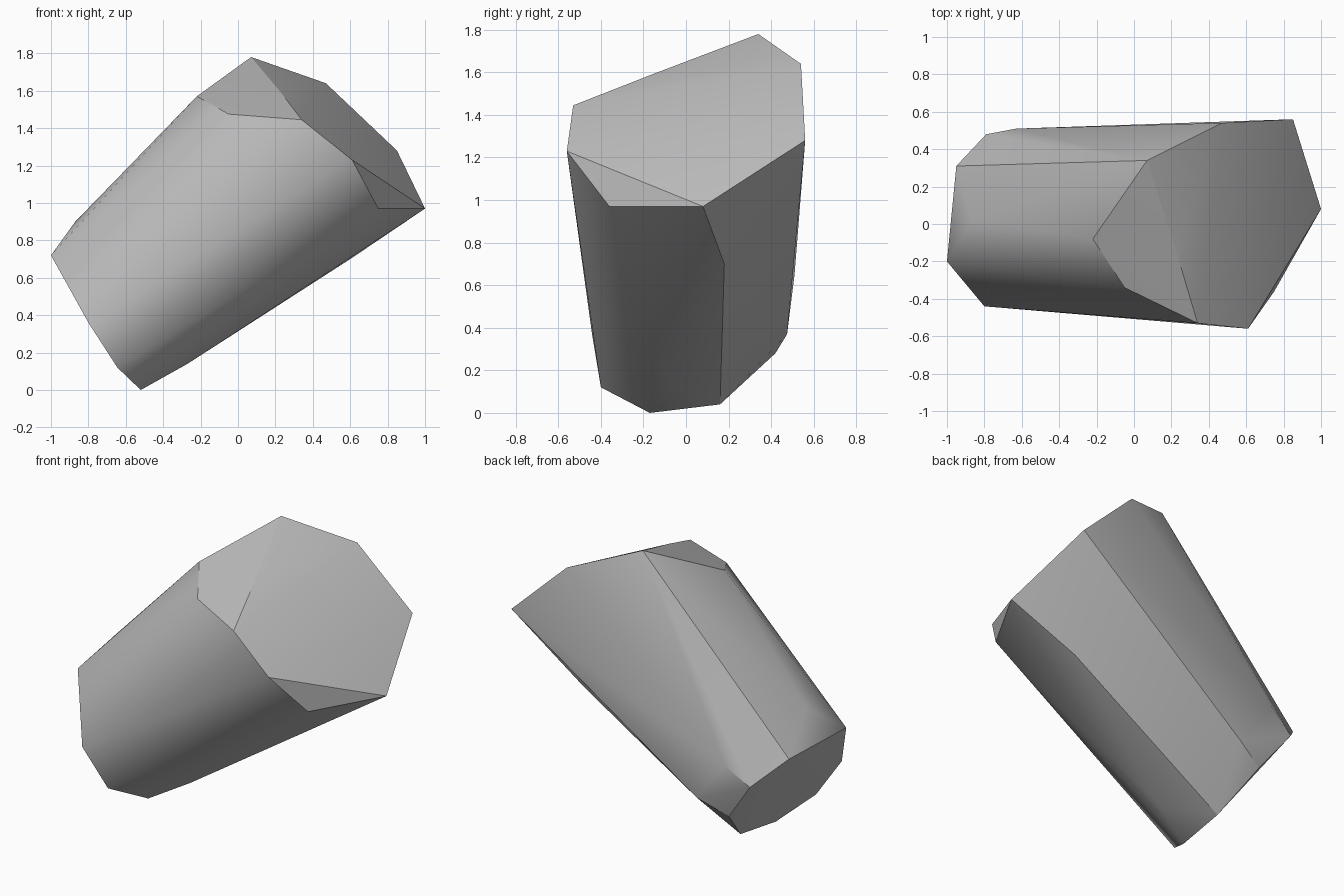
import bpy
import bmesh
import math
from mathutils import Vector

# Remove the default cube only
default_cube = bpy.data.objects.get("Cube")
if default_cube:
    bpy.data.objects.remove(default_cube, do_unlink=True)


def make_material(name, color):
    material = bpy.data.materials.new(name)
    material.use_nodes = True
    material.diffuse_color = color
    material.node_tree.nodes["Principled BSDF"].inputs["Base Color"].default_value = color
    return material


def make_hull(name, points, material):
    """Wrap a set of corner points in a convex faceted solid."""
    bm = bmesh.new()
    for point in points:
        bm.verts.new(Vector(point))
    result = bmesh.ops.convex_hull(bm, input=bm.verts[:], use_existing_faces=False)
    unused = {v for v in result["geom_interior"] + result["geom_unused"]
              if isinstance(v, bmesh.types.BMVert)}
    bmesh.ops.delete(bm, geom=list(unused), context="VERTS")
    bmesh.ops.recalc_face_normals(bm, faces=bm.faces[:])
    mesh = bpy.data.meshes.new(name)
    bm.to_mesh(mesh)
    bm.free()
    mesh.materials.append(material)
    solid = bpy.data.objects.new(name, mesh)
    bpy.context.collection.objects.link(solid)
    return solid


# Broad upper end of the leaning stone, going round its rim
upper_rim = [
    (0.07, 0.34, 1.78), (-0.22, -0.08, 1.57), (-0.05, -0.34, 1.475),
    (0.34, -0.53, 1.445), (0.61, -0.56, 1.23), (0.75, -0.36, 0.97),
    (1, 0.08, 0.97), (0.85, 0.56, 1.28), (0.47, 0.54, 1.64),
]

# Narrower lower end, going round its rim
lower_rim = [
    (-1, -0.2, 0.72), (-0.8, -0.44, 0.36), (-0.645, -0.4, 0.12),
    (-0.52, -0.17, 0), (-0.5, 0.16, 0.04), (-0.6, 0.42, 0.28),
    (-0.79, 0.48, 0.54), (-0.95, 0.31, 0.7),
]

# Single corners that chip the long sides and the upper end
side_corners = [
    (-0.87, 0.02, 0.9), (-0.63, 0.51, 0.65), (-0.41, 0.475, 0.37),
    (0.6, 0.18, 0.7), (-0.27, -0.1, 0.14), (0.23, -0.16, 1.59),
]

stone_grey = make_material("stone grey", (0.5, 0.5, 0.5, 1))
stone = make_hull("stone", upper_rim + lower_rim + side_corners, stone_grey)

# Soft shading across the gentle creases, sharp rims
bpy.ops.object.select_all(action="DESELECT")
stone.select_set(True)
bpy.context.view_layer.objects.active = stone
bpy.ops.object.shade_smooth_by_angle(angle=math.radians(30))
